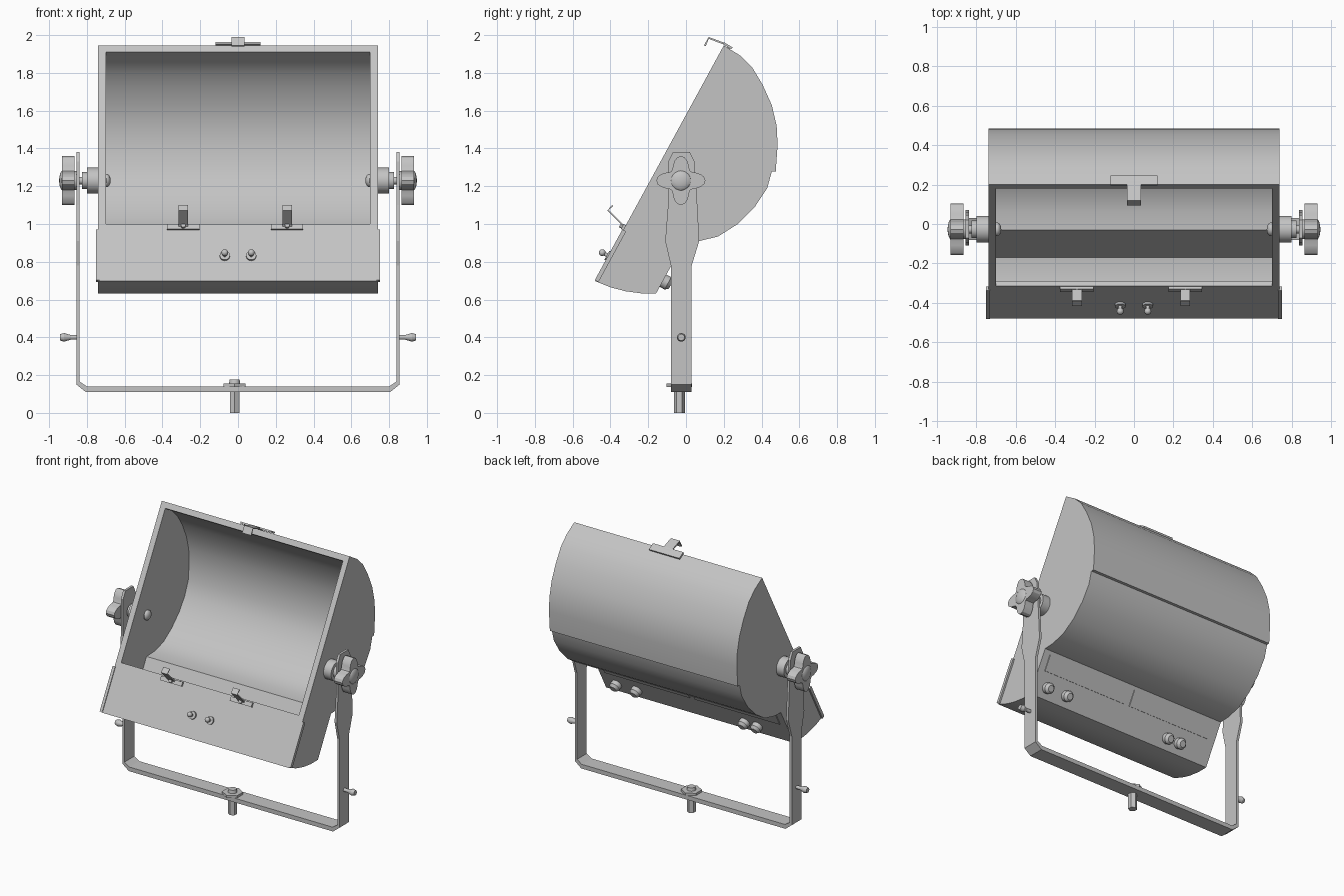
import bpy, bmesh, math
from mathutils import Vector, Matrix

cube = bpy.data.objects.get("Cube")
if cube:
    bpy.data.objects.remove(cube, do_unlink=True)

grey = bpy.data.materials.new("plain grey metal")
grey.use_nodes = True
GREY = (0.55, 0.55, 0.55, 1)
grey.diffuse_color = GREY
grey.node_tree.nodes["Principled BSDF"].inputs["Base Color"].default_value = GREY

TILT = Matrix.Rotation(math.radians(-28.6), 4, 'X')
OUT = TILT @ Vector((0, -1, 0))   # direction the open face looks


def finish(name, bm, smooth=True):
    bmesh.ops.recalc_face_normals(bm, faces=bm.faces)
    mesh = bpy.data.meshes.new(name)
    bm.to_mesh(mesh)
    bm.free()
    mesh.materials.append(grey)
    ob = bpy.data.objects.new(name, mesh)
    bpy.context.collection.objects.link(ob)
    if smooth:
        smooth_object(ob)
    return ob


def smooth_object(ob):
    bpy.ops.object.select_all(action='DESELECT')
    ob.select_set(True)
    bpy.context.view_layer.objects.active = ob
    bpy.ops.object.shade_smooth_by_angle(angle=math.radians(30))


def prism(name, pts, lo, hi, axis='x', smooth=True):
    """Extrude a profile along x (points are y, z) or y (points are x, z)."""
    bm = bmesh.new()
    place = (lambda p, d: (d, p[0], p[1])) if axis == 'x' else (lambda p, d: (p[0], d, p[1]))
    a = [bm.verts.new(place(p, lo)) for p in pts]
    b = [bm.verts.new(place(p, hi)) for p in pts]
    bm.faces.new(a)
    bm.faces.new(b)
    for i in range(len(pts)):
        j = (i + 1) % len(pts)
        bm.faces.new((a[i], a[j], b[j], b[i]))
    return finish(name, bm, smooth)


def strip(path, t):
    """Thicken an open path into a closed profile."""
    pts = [Vector(p) for p in path]
    back = []
    for i, p in enumerate(pts):
        d = (pts[min(i + 1, len(pts) - 1)] - pts[max(i - 1, 0)]).normalized()
        back.append(p + Vector((-d.y, d.x)) * t)
    return pts + back[::-1]


def box(name, centre, size, tilted=False):
    bm = bmesh.new()
    rot = TILT if tilted else Matrix()
    bmesh.ops.create_cube(bm, size=1, matrix=Matrix.Translation(centre) @ rot @ Matrix.Diagonal((*size, 1)))
    return finish(name, bm, False)


def rod(name, start, direction, length, r1, r2=None, sides=20):
    bm = bmesh.new()
    d = Vector(direction).normalized()
    mat = Matrix.Translation(Vector(start) + d * length / 2) @ d.to_track_quat('Z', 'Y').to_matrix().to_4x4()
    bmesh.ops.create_cone(bm, cap_ends=True, segments=sides, radius1=r1,
                          radius2=r1 if r2 is None else r2, depth=length, matrix=mat)
    return finish(name, bm)


def ball(name, centre, r, scale=(1, 1, 1)):
    bm = bmesh.new()
    bmesh.ops.create_uvsphere(bm, u_segments=16, v_segments=10, radius=r,
                              matrix=Matrix.Translation(centre) @ Matrix.Diagonal((*scale, 1)))
    return finish(name, bm)


# Lamp housing: outer profile hollowed by an inner one that opens at the front
outer = [(.2, 1.945), (.285, 1.893), (.35, 1.83), (.406, 1.736), (.454, 1.63), (.48, 1.52),
         (.485, 1.42), (.475, 1.277), (.454, 1.277), (.43, 1.19), (.364, 1.09), (.274, 1.0),
         (.17, .934), (.063, .908), (-.01, .905), (-.158, .633), (-.237, .633),
         (-.32, .644), (-.4, .665), (-.48, .697)]
inner = [(.092, 1.958), (.18, 1.91), (.2, 1.895), (.26, 1.86), (.32, 1.8), (.372, 1.72),
         (.418, 1.62), (.445, 1.52), (.45, 1.42), (.44, 1.3), (.4, 1.2), (.337, 1.11),
         (.255, 1.03), (.16, .965), (.06, .938), (-.03, .935), (-.17, .665), (-.24, .66),
         (-.32, .672), (-.43, .7), (-.29, .985), (-.315, 1.0), (-.405, 1.048)]
housing = prism("lamp_housing", outer, -.74, .74, smooth=False)
cutter = prism("housing_cutter", inner, -.7, .7, smooth=False)
cutter.hide_render = True
mod = housing.modifiers.new("hollow", 'BOOLEAN')
mod.operation = 'DIFFERENCE'
mod.solver = 'EXACT'
mod.object = cutter
bpy.context.view_layer.objects.active = housing
bpy.ops.object.modifier_apply(modifier=mod.name)
bpy.data.objects.remove(cutter, do_unlink=True)
smooth_object(housing)

# Clips holding a filter over the opening
for i, x in enumerate((-.29, .26)):
    prism(f"lower_clip_{i}", strip([(-.315, .965), (-.335, 1.0), (-.41, 1.075), (-.385, 1.095)], .008),
          x - .025, x + .025, smooth=False)
    box(f"lower_clip_base_{i}", (x, -.33, .983), (.17, .016, .03), True)
    rod(f"lower_clip_screw_{i}", (x, -.33, .983), OUT, .022, .012)
prism("upper_clip", strip([(.235, 1.93), (.215, 1.955), (.12, 1.99), (.095, 1.945)], .01),
      -.035, .035, smooth=False)
clip_base = strip([(.195, 1.952), (.24, 1.925)], .012)
prism("upper_clip_base", clip_base, -.12, .12, smooth=False)

# Front panel fittings
for i, x in enumerate((-.07, .07)):
    p = Vector((x, -.41, .83))
    rod(f"panel_washer_{i}", p - OUT * .005, OUT, .015, .027)
    rod(f"panel_stud_{i}", p, OUT, .035, .01)
    ball(f"panel_button_{i}", p + OUT * .038, .018)

# Back control panel: two thin cover plates and knobs
for i, x in enumerate((-.355, .355)):
    box(f"back_cover_{i}", (x, -.05, .835), (.67, .016, .11), True)
for i, x in enumerate((.63, .47, -.38, -.48)):
    p = Vector((x, -.122, .7))
    rod(f"back_knob_{i}", p, -OUT, .03, .037)
    rod(f"back_knob_cap_{i}", p - OUT * .03, -OUT, .018, .037, .022)

# Yoke base bar with chamfered corners
half = [(.855, .165), (.855, .15), (.805, .11)]
half_in = [(.8, .14), (.838, .165)]
bar = half + [(-x, z) for x, z in half[::-1]] + [(-x, z) for x, z in half_in[::-1]] + half_in
prism("yoke_bar", bar, -.08, .03, 'y')

arm = [(-.08, .16), (-.08, .78), (-.11, .91), (-.095, 1.1), (-.095, 1.33), (-.07, 1.38),
       (.02, 1.38), (.045, 1.33), (.06, 1.1), (.07, .91), (.03, .78), (.03, .16)]
PY, PZ = -.027, 1.23
star = []
for k in range(40):
    a = k * math.tau / 40
    r = .1 + .03 * math.cos(4 * a)
    star.append((PY + r * math.cos(a), PZ + r * math.sin(a)))

# Parts repeated on both sides
for side, s in (("left", 1), ("right", -1)):
    out = (s, 0, 0)
    prism(f"{side}_yoke_arm", arm, s * .838, s * .855, smooth=False)
    rod(f"{side}_pivot_boss", (s * .73, PY, PZ), out, .07, .068, sides=32)
    rod(f"{side}_pivot_collar", (s * .8, PY, PZ), out, .025, .045)
    rod(f"{side}_pivot_shaft", (s * .68, PY, PZ), out, .2, .02)
    rod(f"{side}_pivot_washer", (s * .855, PY, PZ), out, .012, .05)
    ball(f"{side}_inner_bolt", (s * .695, PY, PZ), .035, (.6, 1, 1))
    prism(f"{side}_star_knob", star, s * .865, s * .932)
    ball(f"{side}_knob_dome", (s * .925, PY, PZ), .055, (.4, 1, 1))
    rod(f"{side}_pin", (s * .85, -.025, .4), out, .06, .012)
    rod(f"{side}_pin_taper", (s * .885, -.025, .4), out, .035, .012, .023)
    rod(f"{side}_pin_head", (s * .92, -.025, .4), out, .022, .023, .017)
    box(f"{side}_edge_trim", (s * .742, -.4, .832), (.02, .022, .305), True)

# Mounting spigot, plate and bolt under the yoke
SX, SY = -.018, -.035
rod("spigot", (SX, SY, 0), (0, 0, 1), .13, .029, sides=6)
rod("spigot_plate", (SX, SY, .138), (0, 0, 1), .018, .068, sides=6)
rod("spigot_bolt", (SX, SY, .155), (0, 0, 1), .023, .03, .026)
